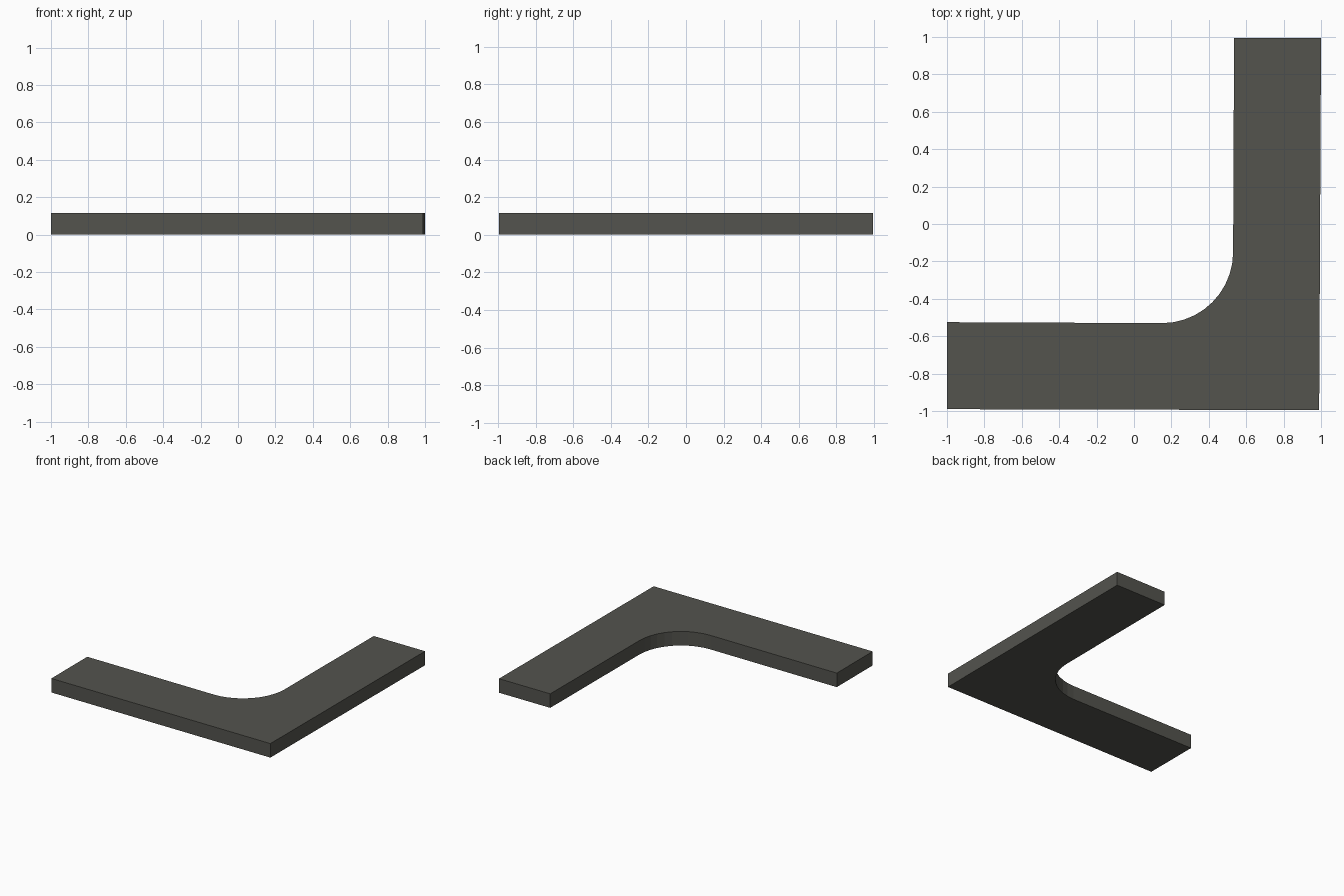
import bpy, bmesh, math

if "Cube" in bpy.data.objects:
    bpy.data.objects.remove(bpy.data.objects["Cube"])

HEIGHT = 0.115
RADIUS = 0.38
STEPS = 10

# L-shaped outline with a rounded inner corner, counter-clockwise
outline = [(-1.0, -0.99), (0.99, -0.995), (1.0, 0.995), (0.535, 0.995)]
cx, cy = 0.15, -0.15
for i in range(STEPS + 1):
    a = -math.pi / 2 * i / STEPS
    outline.append((cx + RADIUS * math.cos(a), cy + RADIUS * math.sin(a)))
outline.append((-1.0, -0.525))

# Flat corner slab, extruded upwards
bm = bmesh.new()
base = bm.faces.new([bm.verts.new((x, y, 0)) for x, y in outline])
top = bmesh.ops.extrude_face_region(bm, geom=[base], use_keep_orig=True)
bmesh.ops.translate(bm, vec=(0, 0, HEIGHT),
                    verts=[g for g in top["geom"] if isinstance(g, bmesh.types.BMVert)])
bmesh.ops.recalc_face_normals(bm, faces=bm.faces)
mesh = bpy.data.meshes.new("corner_slab")
bm.to_mesh(mesh)
bm.free()

slab = bpy.data.objects.new("corner_slab", mesh)
bpy.context.collection.objects.link(slab)

# Dark asphalt grey
mat = bpy.data.materials.new("dark_grey")
mat.diffuse_color = (0.088, 0.088, 0.076, 1)
mat.use_nodes = True
mat.node_tree.nodes["Principled BSDF"].inputs["Base Color"].default_value = mat.diffuse_color
mesh.materials.append(mat)
